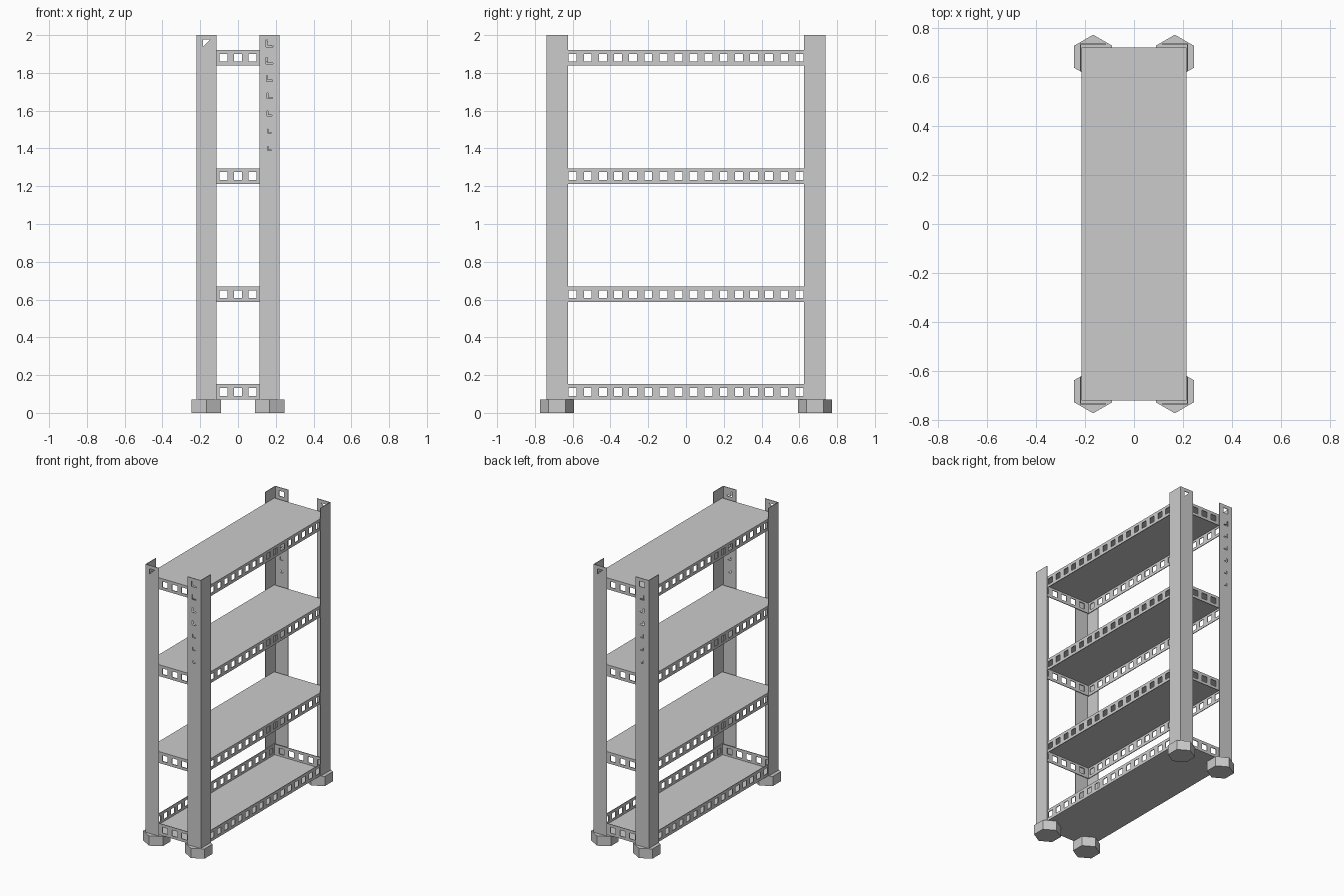
import bpy
import bmesh

cube = bpy.data.objects.get("Cube")
if cube:
    bpy.data.objects.remove(cube, do_unlink=True)

grey = bpy.data.materials.new("grey_metal")
grey.use_nodes = True
COLOUR = (0.6, 0.6, 0.6, 1)
grey.diffuse_color = COLOUR
grey.node_tree.nodes["Principled BSDF"].inputs["Base Color"].default_value = COLOUR

SHEET = 0.005
HALF_X, HALF_Y = 0.215, 0.721      # shelf half sizes
POST_X, POST_Y = 0.221, 0.739      # outer corner of posts
FOOT_H, LIP = 0.07, 0.082


def make_object(name, bm):
    bmesh.ops.recalc_face_normals(bm, faces=bm.faces)
    mesh = bpy.data.meshes.new(name)
    bm.to_mesh(mesh)
    bm.free()
    mesh.materials.append(grey)
    obj = bpy.data.objects.new(name, mesh)
    bpy.context.collection.objects.link(obj)
    return obj


def prism(bm, base, offset):
    """Extrude a closed outline along an offset."""
    face = bm.faces.new([bm.verts.new(p) for p in base])
    out = bmesh.ops.extrude_face_region(bm, geom=[face], use_keep_orig=True)
    verts = [g for g in out["geom"] if isinstance(g, bmesh.types.BMVert)]
    bmesh.ops.translate(bm, verts=verts, vec=offset)


def box(bm, lo, hi):
    base = [(lo[0], lo[1], lo[2]), (hi[0], lo[1], lo[2]),
            (hi[0], hi[1], lo[2]), (lo[0], hi[1], lo[2])]
    prism(bm, base, (0, 0, hi[2] - lo[2]))


def perforated_lip(bm, axis, side, z0, count, pitch, hole=0.042):
    """Upright strip with a row of square holes, one cell per hole left open."""
    half = (HALF_X, HALF_Y)[axis]
    wall = (HALF_Y, HALF_X)[axis] * side
    us = [-half]
    for i in range(count):
        centre = (i - (count - 1) / 2) * pitch
        us += [centre - hole / 2, centre + hole / 2]
    us.append(half)
    zs = [z0, z0 + (LIP - hole) / 2, z0 + (LIP + hole) / 2, z0 + LIP]

    def point(u, w, z):
        return (u, w, z) if axis == 0 else (w, u, z)

    grid = [[bm.verts.new(point(u, wall, z)) for z in zs] for u in us]
    faces = []
    for i in range(len(us) - 1):
        for j in range(3):
            if j == 1 and i % 2 == 1:
                continue
            faces.append(bm.faces.new((grid[i][j], grid[i + 1][j],
                                       grid[i + 1][j + 1], grid[i][j + 1])))
    out = bmesh.ops.extrude_face_region(bm, geom=faces, use_keep_orig=True)
    verts = [g for g in out["geom"] if isinstance(g, bmesh.types.BMVert)]
    bmesh.ops.translate(bm, verts=verts, vec=point(0, -side * SHEET, 0))


def shelf(name, z0, plate_on_top):
    bm = bmesh.new()
    plate = z0 + LIP - SHEET if plate_on_top else z0
    box(bm, (-HALF_X, -HALF_Y, plate), (HALF_X, HALF_Y, plate + SHEET))
    for side in (-1, 1):
        perforated_lip(bm, 0, side, z0, 5, 0.077)
        perforated_lip(bm, 1, side, z0, 18, 0.08)
    make_object(name, bm)


# Shelves: the lowest is an upturned tray, the rest have lips turned down
shelf("bottom_shelf", FOOT_H, False)
for label, height in (("lower", 0.587), ("middle", 1.213), ("top", 1.839)):
    shelf(label + "_shelf", height, True)


def slot(bm, kind, sx, sy, z, size):
    """Small opening through the front or back flange of a post."""
    h, x = size / 2, sx * 0.167
    a = h * 0.4
    shapes = {
        "triangle": [(-h, h), (h, h), (-h, -h)],
        "square": [(-h, -h), (h, -h), (h, h), (-h, h)],
        "ell": [(-h, h), (-h, -h), (h, -h), (h, -h + a), (-h + a, -h + a), (-h + a, h)],
    }
    flip = -1 if sx > 0 and kind == "triangle" else 1
    wall = sy * (POST_Y - SHEET / 2)
    base = [(x + u * flip, wall - 0.01, z + v) for u, v in shapes[kind]]
    prism(bm, base, (0, 0.02, 0))


def post(name, sx, sy):
    # Angle-section upright
    ox, oy = sx * POST_X, sy * POST_Y
    ix, iy = sx * 0.114, sy * 0.624
    tx, ty = sx * (POST_X - SHEET), sy * (POST_Y - SHEET)
    bm = bmesh.new()
    outline = [(ox, oy), (ix, oy), (ix, ty), (tx, ty), (tx, iy), (ox, iy)]
    prism(bm, [(x, y, FOOT_H) for x, y in outline], (0, 0, 2 - FOOT_H))
    upright = make_object(name + "_post", bm)

    # Openings: a single one, or a column shrinking downwards
    cut = bmesh.new()
    if sx * sy > 0:
        slot(cut, "triangle", sx, sy, 1.957, 0.038)
    else:
        slot(cut, "ell" if sy < 0 else "square", sx, sy, 1.957, 0.038)
        for i in range(1, 7):
            slot(cut, "ell", sx, sy, 1.957 - i * 0.093, 0.038 - i * 0.003)
    cutter = make_object(name + "_slot_cutter", cut)
    cutter.hide_render = True
    mod = upright.modifiers.new("slots", "BOOLEAN")
    mod.operation = "DIFFERENCE"
    mod.solver = "EXACT"
    mod.object = cutter
    bpy.context.view_layer.objects.active = upright
    bpy.ops.object.modifier_apply(modifier=mod.name)
    bpy.data.objects.remove(cutter, do_unlink=True)

    # Hexagonal foot with corners pointing front and back
    bpy.ops.mesh.primitive_cylinder_add(
        vertices=6, radius=0.09, depth=FOOT_H,
        location=(sx * 0.167, sy * 0.684, FOOT_H / 2))
    foot = bpy.context.object
    foot.name = name + "_foot"
    foot.data.materials.append(grey)


for sy, depth in ((-1, "front"), (1, "back")):
    for sx, hand in ((-1, "right"), (1, "left")):
        post(depth + "_" + hand, sx, sy)
